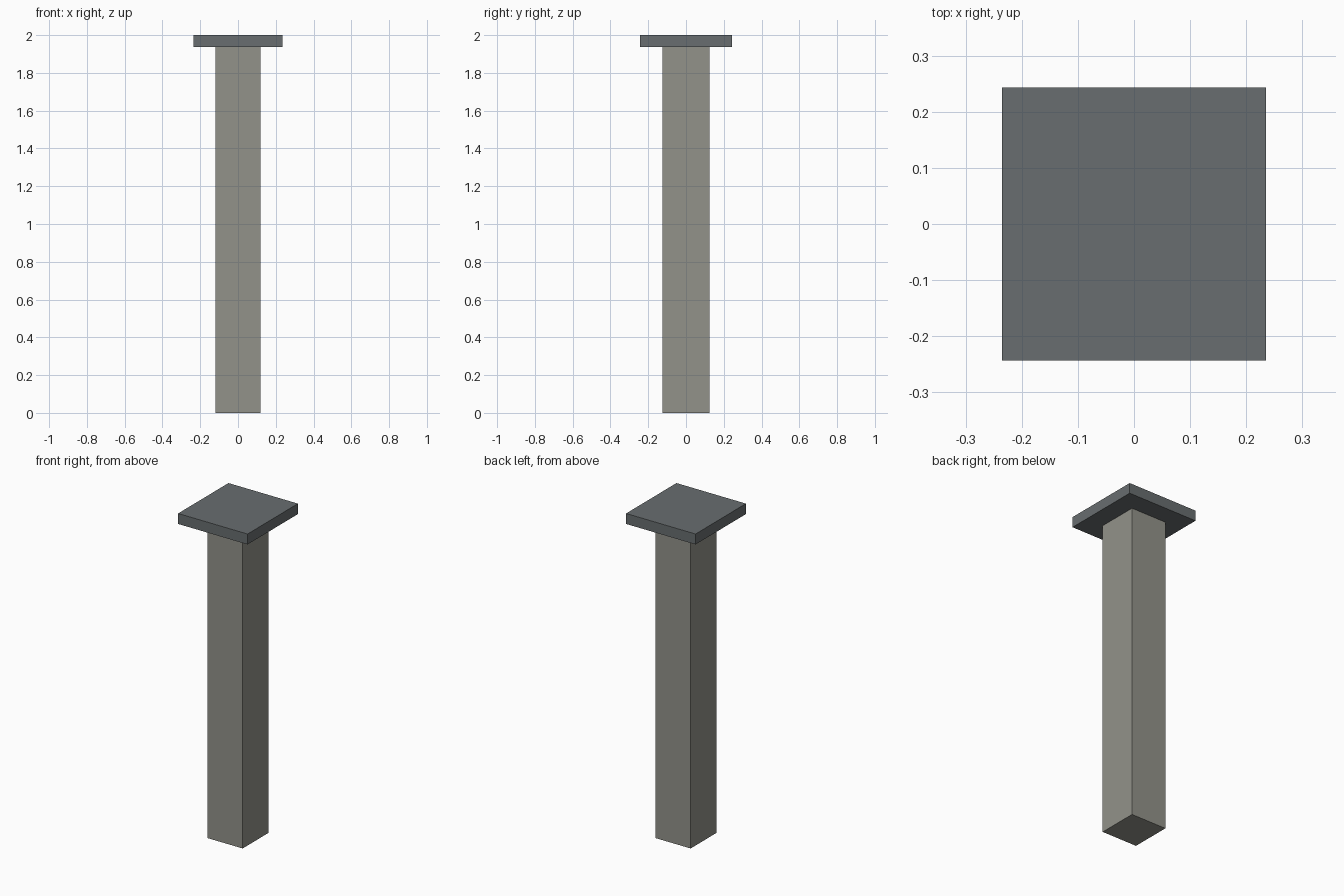
import bpy

if "Cube" in bpy.data.objects:
    bpy.data.objects.remove(bpy.data.objects["Cube"])


def material(name, rgb):
    mat = bpy.data.materials.new(name)
    mat.diffuse_color = (*rgb, 1.0)
    mat.use_nodes = True
    mat.node_tree.nodes["Principled BSDF"].inputs["Base Color"].default_value = mat.diffuse_color
    return mat


def box(name, width, depth, z0, z1, mat):
    bpy.ops.mesh.primitive_cube_add(size=1, location=(0, 0, (z0 + z1) / 2))
    obj = bpy.context.object
    obj.name = name
    obj.scale = (width, depth, z1 - z0)
    bpy.ops.object.transform_apply(location=False, rotation=False, scale=True)
    obj.data.materials.append(mat)
    return obj


CAP_BOTTOM = 1.936

# Square post
box("post", 0.238, 0.25, 0.0, CAP_BOTTOM, material("warm_grey", (0.29, 0.29, 0.255)))

# Flat overhanging cap
box("cap", 0.47, 0.487, CAP_BOTTOM, 2.0, material("slate_grey", (0.14, 0.155, 0.16)))
